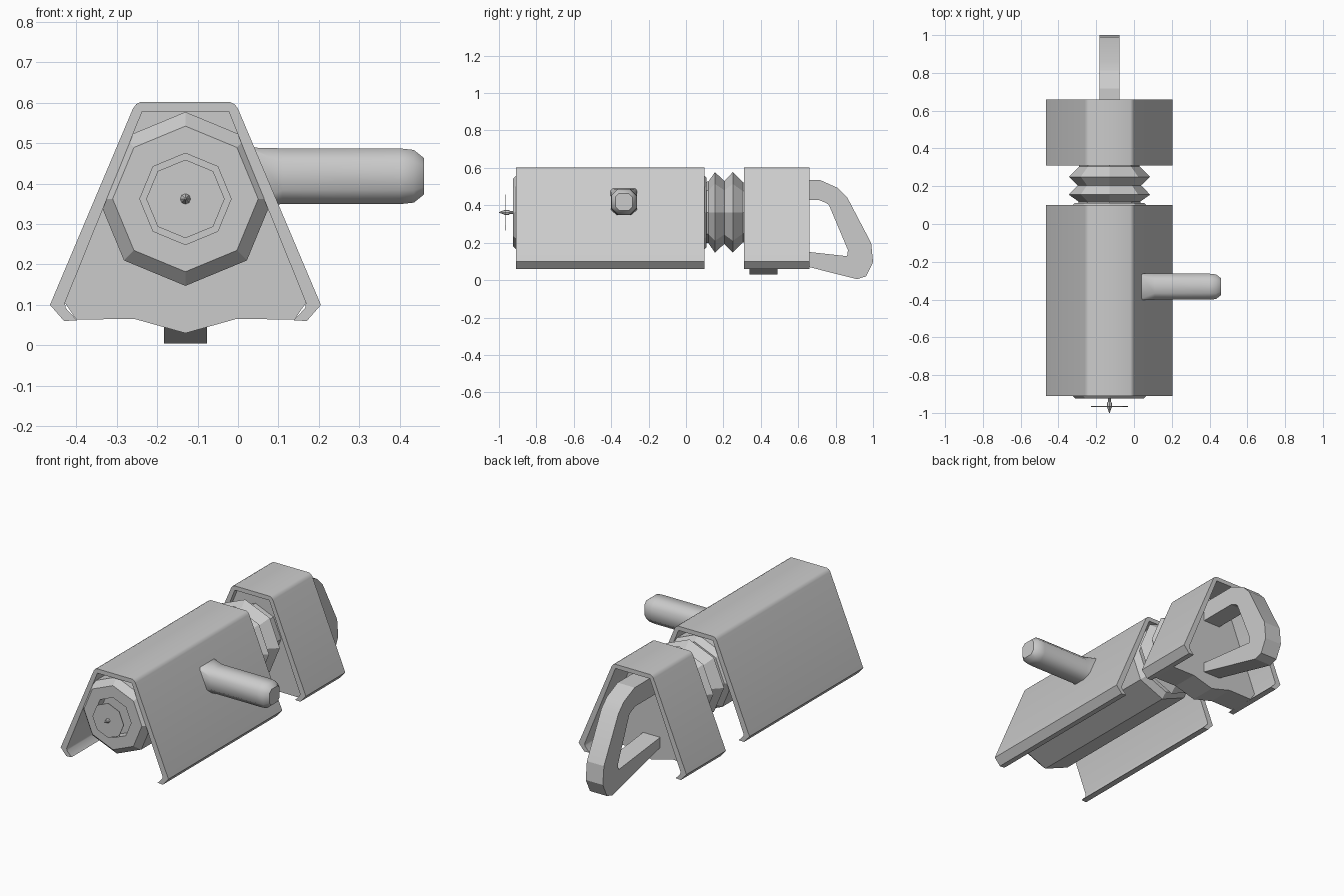
import bpy, bmesh, math
from mathutils import Vector

cube = bpy.data.objects.get("Cube")
if cube:
    bpy.data.objects.remove(cube, do_unlink=True)

AXIS_X, AXIS_Z = -0.13, 0.362

grey = bpy.data.materials.new("plain grey")
grey.use_nodes = True
colour = (0.6, 0.6, 0.6, 1)
grey.diffuse_color = colour
grey.node_tree.nodes["Principled BSDF"].inputs["Base Color"].default_value = colour


def loft(name, rings, smooth=None, loop=False):
    """Skin equal rings of points; cap the ends, or join them when looped."""
    bm = bmesh.new()
    verts = [[bm.verts.new(p) for p in ring] for ring in rings]
    pairs = list(zip(verts, verts[1:]))
    if loop:
        pairs.append((verts[-1], verts[0]))
    for a, b in pairs:
        for i in range(len(a)):
            j = (i + 1) % len(a)
            bm.faces.new((a[i], a[j], b[j], b[i]))
    if not loop:
        bm.faces.new(verts[0])
        bm.faces.new(verts[-1])
    bmesh.ops.recalc_face_normals(bm, faces=bm.faces)
    mesh = bpy.data.meshes.new(name)
    bm.to_mesh(mesh)
    bm.free()
    mesh.materials.append(grey)
    obj = bpy.data.objects.new(name, mesh)
    bpy.context.collection.objects.link(obj)
    if smooth:
        bpy.ops.object.select_all(action='DESELECT')
        obj.select_set(True)
        bpy.context.view_layer.objects.active = obj
        bpy.ops.object.shade_smooth_by_angle(angle=math.radians(smooth))
    return obj


def extrude_y(name, profile, y0, y1, smooth=None):
    return loft(name, [[(AXIS_X + x, y, z) for x, z in profile] for y in (y0, y1)], smooth)


def turned(name, profile, sides=8):
    """Faceted body turned around the long axis from (radius, y) pairs."""
    def ring(r, y):
        angles = [math.tau * i / sides for i in range(sides)]
        return [(AXIS_X + r * math.sin(a), y, AXIS_Z + r * math.cos(a)) for a in angles]
    return loft(name, [ring(r, y) for r, y in profile])


def mirrored(half):
    return half + [(-x, z) for x, z in reversed(half) if x > 0]


# Bent sheet housings with inward lips
outer = [(0.11, 0.602), (0.122, 0.596), (0.13, 0.585), (0.335, 0.10), (0.3, 0.06), (0.268, 0.062)]
inner = [(0.296, 0.092), (0.298, 0.105), (0.107, 0.578)]
half = outer + inner
shell = half + [(-x, z) for x, z in reversed(half)]
extrude_y("main_housing", shell, -0.91, 0.10, 40)
extrude_y("rear_housing", shell, 0.31, 0.66, 40)

# Bulkhead closing the rear housing
bulkhead = mirrored([(0, 0.578), (0.107, 0.578), (0.298, 0.105), (0.27, 0.064), (0.125, 0.065), (0, 0.03)])
extrude_y("rear_bulkhead", bulkhead, 0.34, 0.49)

# Octagonal body with a front recess and folded bellows
turned("barrel", [(0.113, -0.87), (0.113, -0.925), (0.18, -0.925), (0.215, -0.89),
                  (0.215, 0.08), (0.185, 0.11)])
turned("bellows", [(0.16, 0.09), (0.165, 0.12), (0.215, 0.155), (0.168, 0.205),
                   (0.215, 0.25), (0.16, 0.305), (0.16, 0.35)])

# Front disc and needle
turned("front_disc", [(0.097, -0.968), (0.097, -0.964)])
turned("needle", [(0.002, -1.0), (0.014, -0.965), (0.014, -0.95), (0.008, -0.94), (0.008, -0.86)])

# Side lever: square root blending to a rounded bar
def lever_ring(x, size, cut):
    k = size - cut
    corners = [(size, k), (k, size), (-k, size), (-size, k),
               (-size, -k), (-k, -size), (k, -size), (size, -k)]
    return [(x, -0.332 + y, 0.418 + z) for y, z in corners]

loft("side_lever", [lever_ring(*s) for s in
     ((0.03, 0.071, 0.005), (0.11, 0.069, 0.035), (0.4, 0.069, 0.035),
      (0.435, 0.065, 0.03), (0.46, 0.045, 0.018))], 50)

# Rear grip: a band swept between matching outer and inner outlines
grip_outer = [(0.48, 0.535), (0.717, 0.535), (0.813, 0.492), (0.861, 0.444),
              (0.99, 0.198), (1.0, 0.096), (0.963, 0.02), (0.914, 0.005), (0.48, 0.115)]
grip_inner = [(0.48, 0.428), (0.711, 0.428), (0.75, 0.412), (0.765, 0.4),
              (0.85, 0.198), (0.866, 0.16), (0.863, 0.14), (0.861, 0.128), (0.48, 0.17)]
W = 0.053
loft("rear_grip", [[(AXIS_X - W, *o), (AXIS_X + W, *o), (AXIS_X + W, *i), (AXIS_X - W, *i)]
                   for o, i in zip(grip_outer, grip_inner)], 20)
